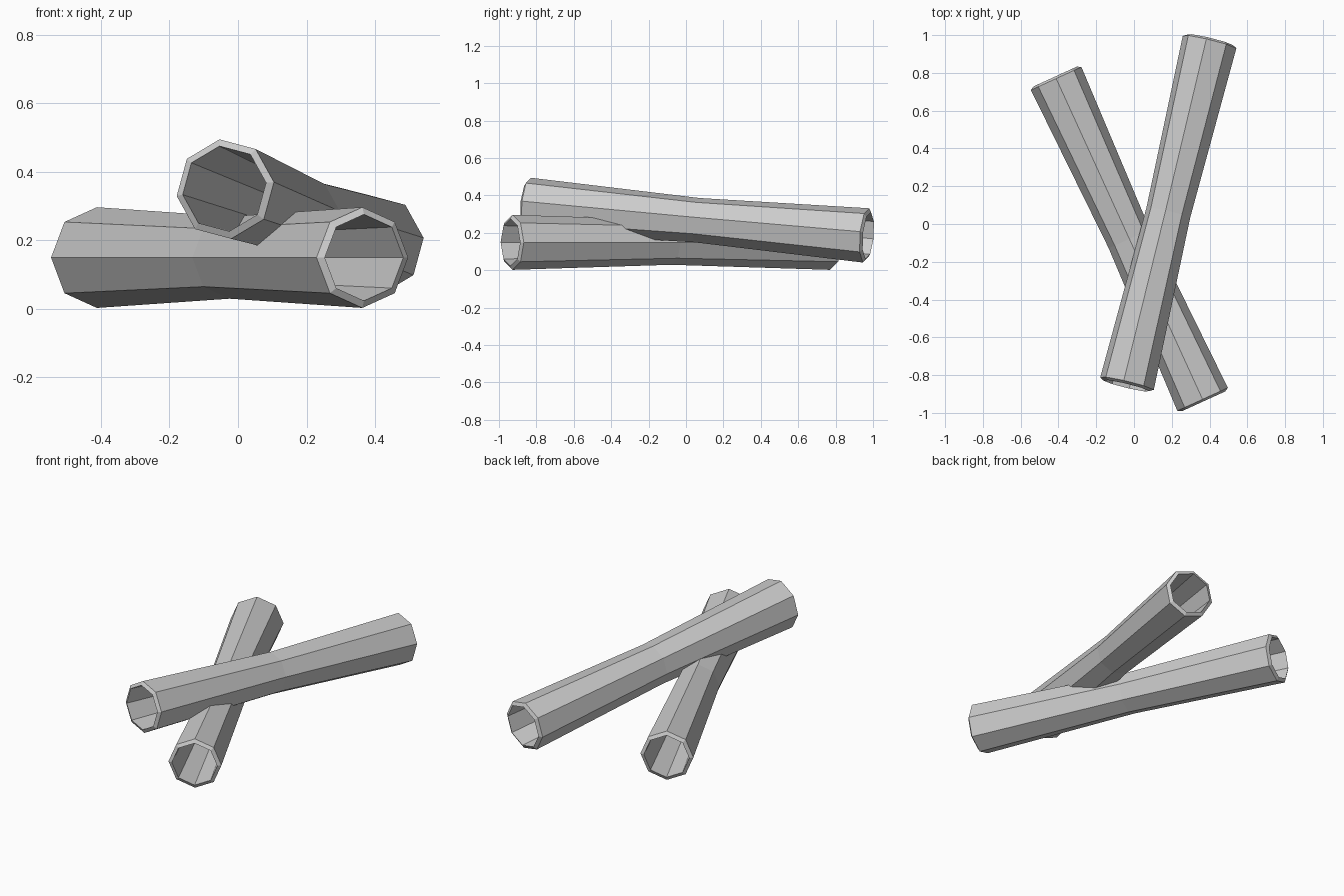
import bpy, bmesh, math
from mathutils import Vector

if "Cube" in bpy.data.objects:
    bpy.data.objects.remove(bpy.data.objects["Cube"])

SIDES = 8


def hollow_log(name, front, back, roll):
    """Octagonal tube with a narrower waist and slightly raised inner rims."""
    front, back = Vector(front), Vector(back)
    length = (back - front).length
    axis = (back - front).normalized()
    side = axis.cross(Vector((0, 0, 1))).normalized()
    up = side.cross(axis)
    # closed wall profile: distance along the axis, radius
    profile = [(0, 0.147), (length / 2, 0.12), (length, 0.147),
               (length + 0.012, 0.126), (length / 2, 0.098), (-0.012, 0.126)]
    bm = bmesh.new()
    rings = []
    for dist, radius in profile:
        ring = []
        for i in range(SIDES):
            a = math.radians(roll) + i * math.tau / SIDES
            ring.append(bm.verts.new(front + axis * dist +
                        (side * math.cos(a) + up * math.sin(a)) * radius))
        rings.append(ring)
    for k, ring in enumerate(rings):
        nxt = rings[(k + 1) % len(rings)]
        for i in range(SIDES):
            j = (i + 1) % SIDES
            bm.faces.new((ring[i], ring[j], nxt[j], nxt[i]))
    bmesh.ops.recalc_face_normals(bm, faces=bm.faces)
    mesh = bpy.data.meshes.new(name)
    bm.to_mesh(mesh)
    bm.free()
    obj = bpy.data.objects.new(name, mesh)
    bpy.context.collection.objects.link(obj)
    return obj


# log lying flat on the ground
hollow_log("lower_log", (0.363, -0.928, 0.149), (-0.412, 0.77, 0.149), 0)
# log leaning across it
hollow_log("upper_log", (-0.037, -0.845, 0.349), (0.40, 0.963, 0.186), 8)
